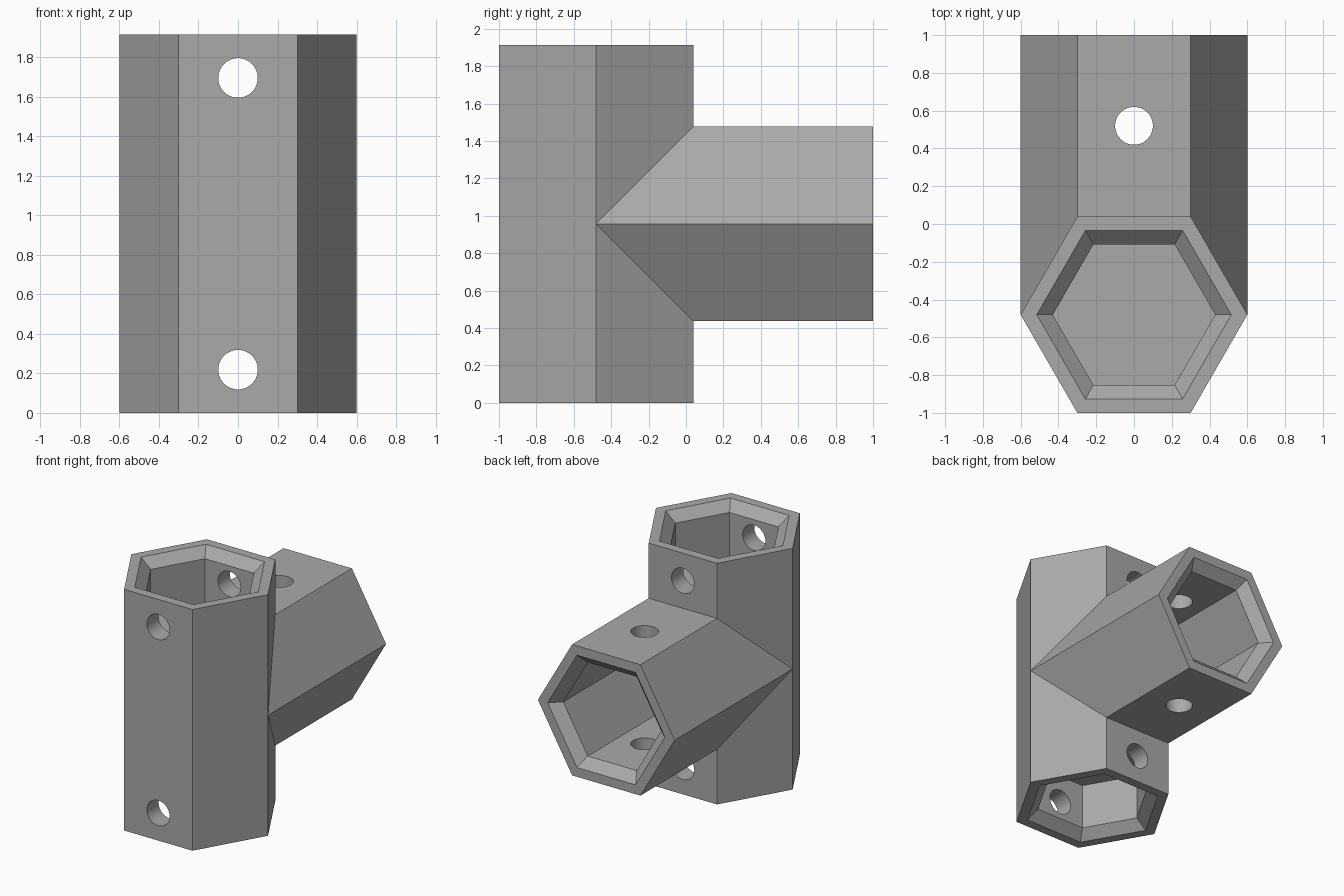
import bpy
import bmesh
from math import cos, sin, pi, radians, sqrt
from mathutils import Matrix, Vector

if "Cube" in bpy.data.objects:
    bpy.data.objects.remove(bpy.data.objects["Cube"], do_unlink=True)

R = 0.6                      # outer hexagon radius
APO = R * sqrt(3) / 2        # outer hexagon apothem
RIM, BORE = 0.515, 0.43      # chamfer mouth and socket radii
CHAMFER = 0.075
HEIGHT = 1.914
MID = HEIGHT / 2
AXIS_Y = APO - 1             # y of the upright tube axis
ARM_ROOT = AXIS_Y + APO      # where the side arm leaves the upright tube
SOCKET = MID - APO           # depth of the upright sockets
ARM = 1 - ARM_ROOT           # depth of the arm socket

UP = Matrix.Identity(4)
DOWN = Matrix.Rotation(pi, 4, 'X')
BACK = Matrix.Rotation(-pi / 2, 4, 'X')   # local z points to +y

grey = bpy.data.materials.new("plain grey")
grey.use_nodes = True
grey.diffuse_color = (0.4, 0.4, 0.4, 1)
grey.node_tree.nodes["Principled BSDF"].inputs["Base Color"].default_value = (0.4, 0.4, 0.4, 1)


def lathe(name, sides, rings, origin, turn):
    """Closed prism through (radius, height) rings, turned and placed at origin."""
    bm = bmesh.new()
    loops = [[bm.verts.new((r * cos(2 * pi * i / sides), r * sin(2 * pi * i / sides), h))
              for i in range(sides)] for r, h in rings]
    for low, high in zip(loops, loops[1:]):
        for i in range(sides):
            j = (i + 1) % sides
            bm.faces.new((low[i], low[j], high[j], high[i]))
    bm.faces.new(loops[0][::-1])
    bm.faces.new(loops[-1])
    bm.transform(Matrix.Translation(Vector(origin)) @ turn)
    bmesh.ops.recalc_face_normals(bm, faces=bm.faces)
    mesh = bpy.data.meshes.new(name)
    bm.to_mesh(mesh)
    bm.free()
    mesh.materials.append(grey)
    obj = bpy.data.objects.new(name, mesh)
    bpy.context.collection.objects.link(obj)
    return obj


def combine(target, other, operation):
    """Apply a boolean and discard the helper."""
    mod = target.modifiers.new(operation.lower(), 'BOOLEAN')
    mod.operation = operation
    mod.solver = 'EXACT'
    mod.object = other
    bpy.context.view_layer.objects.active = target
    bpy.ops.object.modifier_apply(modifier=mod.name)
    bpy.data.objects.remove(other, do_unlink=True)


# Upright hexagonal tube with a hexagonal arm to the back
body = lathe("tee_connector", 6, [(R, 0), (R, HEIGHT)], (0, AXIS_Y, 0), UP)
arm = lathe("side_arm", 6, [(R, 0), (R, 1 - AXIS_Y)], (0, AXIS_Y, MID), BACK)
combine(body, arm, 'UNION')

# Chamfered sockets in the three open ends
over = 0.05
slope = (RIM - BORE) / CHAMFER
for mouth, turn, depth in (((0, AXIS_Y, HEIGHT), UP, SOCKET),
                           ((0, AXIS_Y, 0), DOWN, SOCKET),
                           ((0, 1, MID), BACK, ARM)):
    rings = [(BORE, -depth), (BORE, -CHAMFER), (RIM + slope * over, over)]
    combine(body, lathe("socket_cutter", 6, rings, mouth, turn), 'DIFFERENCE')

# Round pin holes through the middle of each socket
for centre, turn in (((0, AXIS_Y, SOCKET / 2), BACK),
                     ((0, AXIS_Y, HEIGHT - SOCKET / 2), BACK),
                     ((0, ARM_ROOT + ARM / 2, MID), UP)):
    combine(body, lathe("pin_cutter", 48, [(0.1, -R), (0.1, R)], centre, turn), 'DIFFERENCE')

# Smooth hole walls, crisp edges elsewhere
bpy.ops.object.select_all(action='DESELECT')
body.select_set(True)
bpy.context.view_layer.objects.active = body
bpy.ops.object.shade_smooth_by_angle(angle=radians(30))
